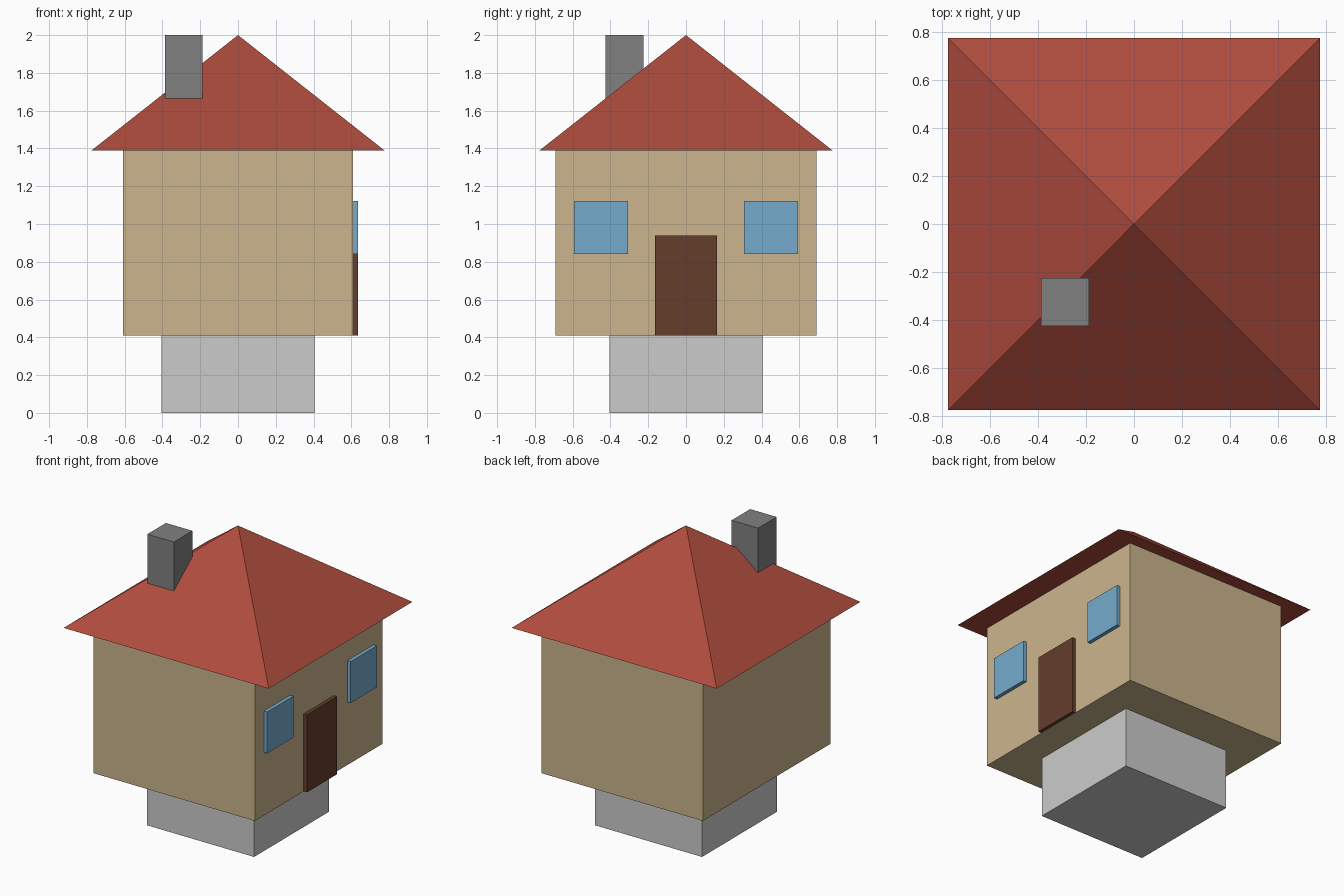
import bpy, math

cube = bpy.data.objects.get("Cube")
if cube:
    bpy.data.objects.remove(cube, do_unlink=True)


def make_material(name, rgb):
    mat = bpy.data.materials.new(name)
    mat.use_nodes = True
    mat.diffuse_color = (*rgb, 1)
    mat.node_tree.nodes["Principled BSDF"].inputs["Base Color"].default_value = (*rgb, 1)
    return mat


stone = make_material("pale grey stone", (0.6, 0.6, 0.6))
plaster = make_material("tan plaster", (0.6, 0.46, 0.27))
tile = make_material("red roof tile", (0.42, 0.07, 0.046))
brick = make_material("dark grey brick", (0.22, 0.22, 0.22))
glass = make_material("blue glass", (0.18, 0.41, 0.61))
wood = make_material("brown wood", (0.13, 0.047, 0.024))


def box(name, low, high, mat):
    """Axis-aligned box between two opposite corners."""
    centre = [(a + b) / 2 for a, b in zip(low, high)]
    bpy.ops.mesh.primitive_cube_add(size=1, location=centre)
    obj = bpy.context.object
    obj.name = name
    obj.scale = [b - a for a, b in zip(low, high)]
    bpy.ops.object.transform_apply(location=False, rotation=False, scale=True)
    obj.data.materials.append(mat)
    return obj


BASE, EAVES, TOP = 0.41, 1.39, 2.0
WALL_X, FACADE = 0.61, 0.635

# Foundation and house body
box("foundation", (-0.405, -0.405, 0), (0.405, 0.405, BASE), stone)
box("walls", (-WALL_X, -0.69, BASE), (WALL_X, 0.69, EAVES), plaster)

# Pyramid roof with overhanging eaves
bpy.ops.mesh.primitive_cone_add(vertices=4, radius1=0.775 * math.sqrt(2), radius2=0,
                                depth=TOP - EAVES, location=(0, 0, (EAVES + TOP) / 2),
                                rotation=(0, 0, math.pi / 4))
roof = bpy.context.object
roof.name = "roof"
roof.data.materials.append(tile)

# Chimney rising out of the roof hip
box("chimney", (-0.387, -0.425, 1.6), (-0.187, -0.225, TOP), brick)

# Door and windows on the left side wall
box("door", (WALL_X - 0.025, -0.163, BASE), (FACADE, 0.163, 0.94), wood)
for name, y in (("front_window", -0.45), ("back_window", 0.45)):
    box(name, (WALL_X - 0.025, y - 0.142, 0.84), (FACADE, y + 0.142, 1.123), glass)
